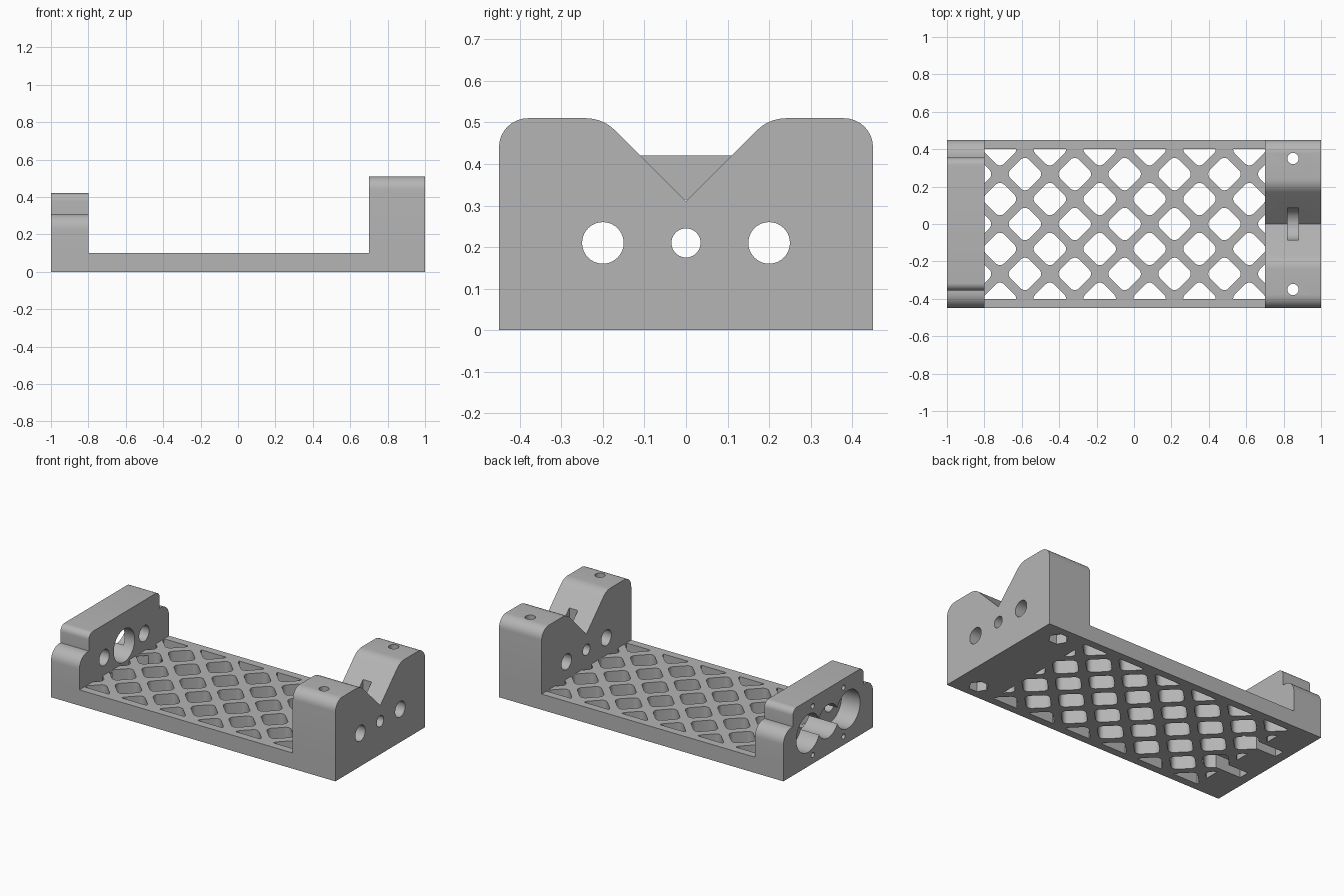
import bpy, bmesh, math
from mathutils import Vector

if "Cube" in bpy.data.objects:
    bpy.data.objects.remove(bpy.data.objects["Cube"], do_unlink=True)

grey = bpy.data.materials.new("light_grey")
grey.use_nodes = True
grey.diffuse_color = (0.46, 0.46, 0.46, 1)
grey.node_tree.nodes["Principled BSDF"].inputs["Base Color"].default_value = (0.46, 0.46, 0.46, 1)


def finish(bm, name):
    bmesh.ops.recalc_face_normals(bm, faces=bm.faces)
    me = bpy.data.meshes.new(name)
    bm.to_mesh(me)
    bm.free()
    me.materials.append(grey)
    ob = bpy.data.objects.new(name, me)
    bpy.context.collection.objects.link(ob)
    return ob


def extrude(bm, face, vec):
    ret = bmesh.ops.extrude_face_region(bm, geom=[face])
    verts = [g for g in ret["geom"] if isinstance(g, bmesh.types.BMVert)]
    bmesh.ops.translate(bm, verts=verts, vec=vec)


def prism_x(name, pts, x0, x1):
    """Extrude a (y, z) outline along x."""
    bm = bmesh.new()
    f = bm.faces.new([bm.verts.new((x0, y, z)) for y, z in pts])
    extrude(bm, f, (x1 - x0, 0, 0))
    return finish(bm, name)


def prism_z(name, pts, z0, z1):
    """Extrude an (x, y) outline along z."""
    bm = bmesh.new()
    f = bm.faces.new([bm.verts.new((x, y, z0)) for x, y in pts])
    extrude(bm, f, (0, 0, z1 - z0))
    return finish(bm, name)


def rect(a0, a1, b0, b1):
    return [(a0, b0), (a1, b0), (a1, b1), (a0, b1)]


def circle(a, b, r, n=40, start=0.0):
    return [(a + r * math.cos(start + 2 * math.pi * i / n),
             b + r * math.sin(start + 2 * math.pi * i / n)) for i in range(n)]


def fillet(corners, n=8):
    """Round each (a, b, radius) corner of an outline."""
    out = []
    for i, (a, b, r) in enumerate(corners):
        p = Vector((a, b))
        if r == 0:
            out.append((a, b))
            continue
        d0 = (Vector(corners[i - 1][:2]) - p).normalized()
        d1 = (Vector(corners[(i + 1) % len(corners)][:2]) - p).normalized()
        half = d0.angle(d1) / 2
        c = p + (d0 + d1).normalized() * (r / math.sin(half))
        s = p + d0 * (r / math.tan(half)) - c
        e = p + d1 * (r / math.tan(half)) - c
        for k in range(n + 1):
            t = k / n
            w = math.pi - 2 * half
            v = (s * math.sin((1 - t) * w) + e * math.sin(t * w)) / math.sin(w)
            out.append(tuple(c + v))
    return out


def mirrored(right):
    """Complete an outline from its +y half, listed from the bottom up."""
    return right + [(-y, z, r) for y, z, r in reversed(right) if y != 0]


# Base slab and the two end blocks
frame = prism_z("bracket_frame", rect(-1, 1, -0.45, 0.45), 0, 0.1)
notched_block = prism_x("notched_block", fillet(
    [(-0.45, 0, 0), (0.45, 0, 0), (0.45, 0.51, 0.07), (0.2, 0.51, 0.1), (0, 0.31, 0),
     (-0.2, 0.51, 0.1), (-0.45, 0.51, 0.07)]), 0.7, 1)
motor_block = prism_x("motor_block", fillet(mirrored(
    [(0.45, 0, 0), (0.45, 0.31, 0.08), (0.355, 0.31, 0), (0.355, 0.42, 0.04)])), -1, -0.8)


def boolean(tool, op="DIFFERENCE"):
    m = frame.modifiers.new(op, "BOOLEAN")
    m.operation, m.solver, m.object = op, "EXACT", tool
    bpy.context.view_layer.objects.active = frame
    bpy.ops.object.modifier_apply(modifier=m.name)
    bpy.data.objects.remove(tool, do_unlink=True)


boolean(notched_block, "UNION")
boolean(motor_block, "UNION")

# Lattice: rounded diamond holes on a staggered grid, clipped to the floor area
step = 0.4 / 3
bm = bmesh.new()
h = 0.1
for i in range(-6, 7):
    for j in range(-3, 4):
        if (i + j) % 2:
            continue
        cx, cy = -0.05 + i * step, j * step
        cell = bmesh.new()
        diamond = fillet([(cx + h, cy, 0.032), (cx, cy + h, 0.032),
                          (cx - h, cy, 0.032), (cx, cy - h, 0.032)], 6)
        cell.faces.new([cell.verts.new((x, y, -0.05)) for x, y in diamond])
        for co, no in (((0.7, 0, 0), (1, 0, 0)), ((-0.8, 0, 0), (-1, 0, 0)),
                       ((0, 0.4, 0), (0, 1, 0)), ((0, -0.4, 0), (0, -1, 0))):
            bmesh.ops.bisect_plane(cell, geom=cell.verts[:] + cell.edges[:] + cell.faces[:],
                                   plane_co=co, plane_no=no, clear_outer=True)
        outline = [v.co.copy() for v in cell.faces[:][0].verts] if len(cell.faces) else []
        cell.free()
        if len(outline) > 2:
            # stop just above the floor so the end blocks stay whole
            extrude(bm, bm.faces.new([bm.verts.new(p) for p in outline]), (0, 0, 0.17))
boolean(finish(bm, "lattice_cutter"))

# Rod holes through both blocks, screw hole through the notched block
for y in (-0.2, 0.2):
    boolean(prism_x("rod_hole", circle(y, 0.21, 0.05), 0.65, 1.1))
    boolean(prism_x("rod_hole", circle(y, 0.21, 0.05), -1.1, -0.75))
boolean(prism_x("screw_hole", circle(0, 0.21, 0.035), 0.65, 1.1))

# Nut slot dropping from the notch to the screw hole
slot = [(0.085 * math.cos(a), 0.21 + 0.085 * math.sin(a))
        for a in [math.pi + math.pi * k / 16 for k in range(17)]]
boolean(prism_x("nut_slot", slot + [(0.085, 0.6), (-0.085, 0.6)], 0.82, 0.88))

# Vertical bolt holes with hexagonal pockets underneath
for y in (-0.35, 0.35):
    boolean(prism_z("bolt_hole", circle(0.85, y, 0.03, 28), -0.1, 0.6))
    boolean(prism_z("hex_pocket", circle(0.85, y, 0.058, 6), -0.1, 0.06))

# Motor block: central bore, two wide recesses on the outer face
boolean(prism_x("motor_bore", circle(0, 0.21, 0.105, 48), -1.1, -0.75))
for y in (-0.2, 0.2):
    boolean(prism_x("bearing_recess", circle(y, 0.21, 0.12, 48), -1.1, -0.87))

# Motor screw holes, with head channels cut into the underside
for y in (-0.155, 0.155):
    boolean(prism_x("upper_screw", circle(y, 0.365, 0.016, 20), -1.1, -0.9))
    boolean(prism_x("lower_screw", circle(y, 0.055, 0.016, 20), -1.1, -0.9))
    boolean(prism_x("head_channel", rect(y - 0.033, y + 0.033, -0.05, 0.085), -0.94, -0.65))

# Keep edges crisp and curves smooth
bpy.ops.object.select_all(action="DESELECT")
frame.select_set(True)
bpy.context.view_layer.objects.active = frame
bpy.ops.object.shade_smooth_by_angle(angle=math.radians(30))
